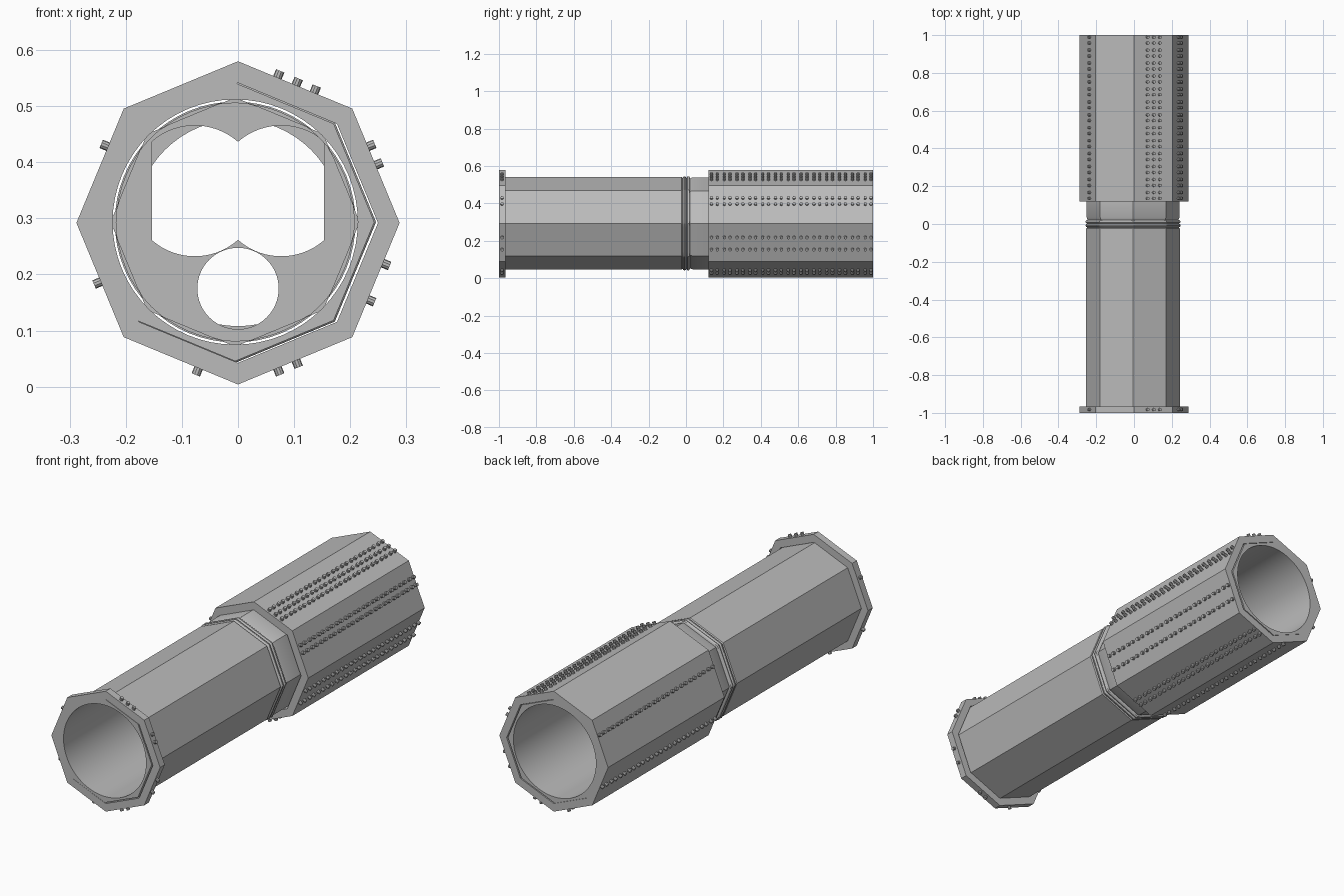
import bpy, bmesh, math
from mathutils import Matrix, Vector

cube = bpy.data.objects.get("Cube")
if cube:
    bpy.data.objects.remove(cube)

grey = bpy.data.materials.new("plain_grey")
grey.use_nodes = True
grey.diffuse_color = (0.5, 0.5, 0.5, 1)
grey.node_tree.nodes["Principled BSDF"].inputs["Base Color"].default_value = (0.5, 0.5, 0.5, 1)

SHELL = Vector((0, 0, 0.292))          # axis of the outer casing
LINER = Vector((-0.005, 0, 0.2935))    # axis of the inner barrel, slightly offset
R_SHELL = 0.288
STEP = math.pi / 4


def finish(obj):
    obj.data.materials.clear()
    obj.data.materials.append(grey)
    bpy.ops.object.select_all(action='DESELECT')
    obj.select_set(True)
    bpy.context.view_layer.objects.active = obj
    bpy.ops.object.shade_smooth_by_angle(angle=math.radians(30))


def from_bmesh(name, bm):
    bmesh.ops.recalc_face_normals(bm, faces=bm.faces[:])
    mesh = bpy.data.meshes.new(name)
    bm.to_mesh(mesh)
    bm.free()
    obj = bpy.data.objects.new(name, mesh)
    bpy.context.collection.objects.link(obj)
    finish(obj)


def tube(name, axis, outer, inner, sides, round_bore):
    """Sweep a closed (y, radius) profile around y: octagonal outside, octagonal or round inside."""
    bm = bmesh.new()
    rows = []
    profile = [(y, r, False) for y, r in outer] + [(y, r, round_bore) for y, r in reversed(inner)]
    for y, r, is_round in profile:
        row = []
        for i in range(sides):
            a = 2 * math.pi * i / sides
            k = 1 if is_round else math.cos(STEP / 2) / math.cos(a % STEP - STEP / 2)
            row.append(bm.verts.new(axis + Vector((r * k * math.cos(a), y, r * k * math.sin(a)))))
        rows.append(row)
    for a, b in zip(rows, rows[1:] + rows[:1]):
        for i in range(sides):
            j = (i + 1) % sides
            bm.faces.new((a[i], a[j], b[j], b[i]))
    from_bmesh(name, bm)


def circle(r, cx=0, cz=0, n=64):
    return [(cx + r * math.cos(2 * math.pi * i / n), cz + r * math.sin(2 * math.pi * i / n))
            for i in range(n)]


def plate(name, outlines, y, half_thickness):
    """Flat bulkhead across the bore, with holes."""
    curve = bpy.data.curves.new(name, 'CURVE')
    curve.dimensions = '2D'
    curve.fill_mode = 'BOTH'
    curve.extrude = half_thickness
    for pts in outlines:
        s = curve.splines.new('POLY')
        s.points.add(len(pts) - 1)
        for p, (x, z) in zip(s.points, pts):
            p.co = (x, z, 0, 1)
        s.use_cyclic_u = True
    obj = bpy.data.objects.new(name, curve)
    bpy.context.collection.objects.link(obj)
    obj.location = (0, y, 0)
    obj.rotation_euler = (math.pi / 2, 0, 0)
    bpy.ops.object.select_all(action='DESELECT')
    obj.select_set(True)
    bpy.context.view_layer.objects.active = obj
    bpy.ops.object.convert(target='MESH')
    finish(bpy.context.view_layer.objects.active)


# Outer casings: long rear shell and thin front flange
for name, y0, y1 in (("rear_casing", 0.12, 1), ("front_flange", -1, -0.965)):
    tube(name, SHELL, [(y0, R_SHELL), (y1, R_SHELL)], [(y0, 0.2495), (y1, 0.2495)], 8, False)

# Inner barrel with two ridges at the joint and a round bore
barrel = [(-1, 0.248), (-0.024, 0.248), (-0.018, 0.242),
          (-0.015, 0.248), (-0.011, 0.251), (-0.005, 0.251), (-0.001, 0.248),
          (0.002, 0.242), (0.005, 0.248), (0.009, 0.251), (0.015, 0.251), (0.019, 0.248),
          (0.022, 0.240), (0.035, 0.246), (0.12, 0.246), (1, 0.248)]
tube("inner_barrel", LINER, barrel, [(-1, 0.2185), (1, 0.2185)], 64, True)

# Lip inside the bore
tube("bore_lip", LINER, [(-0.06, 0.222), (0.06, 0.222)], [(-0.06, 0.212), (0.06, 0.212)], 64, True)

# Bulkhead with a double-lobed window and a round passage
half = math.acos(-0.077 / 0.1165)
lobe = []
for i in range(49):
    a = -half + 2 * half * i / 48
    lobe.append((min(0.077 + 0.1165 * math.cos(a), 0.153), 0.349 + 0.1165 * math.sin(a)))
window = lobe + [(-x, z) for x, z in reversed(lobe[1:-1])]
rim = circle(0.2145, LINER.x, LINER.z)
plate("bulkhead", [rim, window, circle(0.0725, 0, 0.175)], -0.01, 0.03)
plate("bulkhead_ring", [rim, circle(0.184, 0, 0.292)], 0.04, 0.012)

# Rivet rows: casing side -> positions across that side
rows = {0: (0.505, 0.667), 1: (0.335, 0.493, 0.655), 3: (0.333,), 4: (0.515,),
        5: (0.655,), 6: (0.345, 0.507), 7: (0.33, 0.647)}
stations = [-0.983] + [0.136 + 0.0685 * i + d for i in range(13) for d in (0, 0.031)]
bm = bmesh.new()
for side, fractions in rows.items():
    a, b = (SHELL + R_SHELL * Vector((math.cos(t), 0, math.sin(t)))
            for t in (side * STEP, (side + 1) * STEP))
    mid = (side + 0.5) * STEP
    normal = Vector((math.cos(mid), 0, math.sin(mid)))
    turn = normal.to_track_quat('Z', 'Y').to_matrix().to_4x4()
    for f in fractions:
        for y in stations:
            pos = a.lerp(b, f) + normal * 0.005 + Vector((0, y, 0))
            bmesh.ops.create_cone(bm, cap_ends=True, segments=10, radius1=0.008, radius2=0.008,
                                  depth=0.016, matrix=Matrix.Translation(pos) @ turn)
from_bmesh("rivets", bm)
